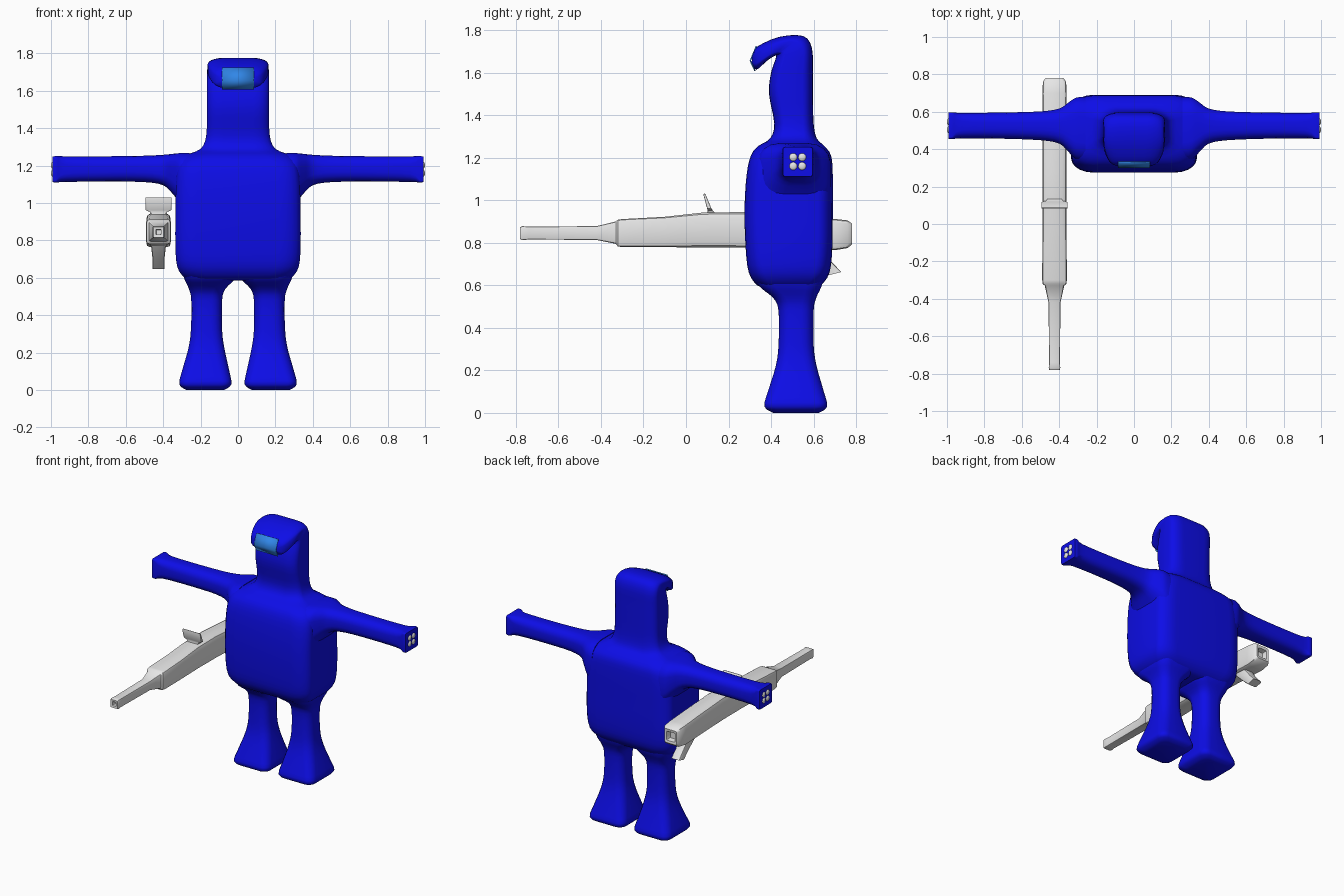
import bpy, bmesh, math
from mathutils import Vector


def material(name, rgb):
    m = bpy.data.materials.new(name)
    m.diffuse_color = (*rgb, 1)
    return m


BLUE = material("deep blue", (0.004, 0.004, 0.80))
SKY = material("visor blue", (0.03, 0.24, 0.80))
GREY = material("light grey", (0.80, 0.80, 0.80))


def finish(name, bm, mat, angle=50, mirror=False):
    bmesh.ops.recalc_face_normals(bm, faces=bm.faces)
    me = bpy.data.meshes.new(name)
    bm.to_mesh(me)
    bm.free()
    me.materials.append(mat)
    ob = bpy.data.objects.new(name, me)
    bpy.context.collection.objects.link(ob)
    if mirror:
        ob.modifiers.new("mirror", 'MIRROR')
    bpy.ops.object.select_all(action='DESELECT')
    ob.select_set(True)
    bpy.context.view_layer.objects.active = ob
    bpy.ops.object.shade_smooth_by_angle(angle=math.radians(angle))
    return ob


# A section is (centre, half-axis u, half-axis v, corner roundness)
def across_z(z, x0, x1, y0, y1, r):
    return (Vector(((x0 + x1) / 2, (y0 + y1) / 2, z)),
            Vector(((x1 - x0) / 2, 0, 0)), Vector((0, (y1 - y0) / 2, 0)), r)


def across_x(x, y0, y1, z0, z1, r):
    return (Vector((x, (y0 + y1) / 2, (z0 + z1) / 2)),
            Vector((0, (y1 - y0) / 2, 0)), Vector((0, 0, (z1 - z0) / 2)), r)


def profile(y0, z0, y1, z1, w, r, x=0):
    return (Vector((x, (y0 + y1) / 2, (z0 + z1) / 2)),
            Vector((w, 0, 0)), Vector((0, (y1 - y0) / 2, (z1 - z0) / 2)), r)


def smooth_sections(s, steps=3):
    out = []
    for i in range(len(s) - 1):
        a, b, c, d = s[max(i - 1, 0)], s[i], s[i + 1], s[min(i + 2, len(s) - 1)]
        for k in range(steps):
            t = k / steps
            out.append(tuple(
                0.5 * (2 * q + (e - p) * t + (2 * p - 5 * q + 4 * e - f) * t * t
                       + (3 * q - p - 3 * e + f) * t ** 3)
                for p, q, e, f in zip(a, b, c, d)))
    return out + [s[-1]]


def loft(name, sections, mat, corner=5, angle=50, mirror=False):
    bm = bmesh.new()
    rings = []
    for c, u, v, r in sections:
        ring = []
        for q, (sx, sy) in enumerate(((1, 1), (-1, 1), (-1, -1), (1, -1))):
            for k in range(corner):
                a = math.pi / 2 * (q + k / (corner - 1) * 0.98 + 0.01)
                ring.append(bm.verts.new(c + u * (sx * (1 - r) + r * math.cos(a))
                                         + v * (sy * (1 - r) + r * math.sin(a))))
        rings.append(ring)
    n = len(rings[0])
    for a, b in zip(rings, rings[1:]):
        for i in range(n):
            bm.faces.new((a[i], a[(i + 1) % n], b[(i + 1) % n], b[i]))
    bm.faces.new(rings[0])
    bm.faces.new(rings[-1])
    return finish(name, bm, mat, angle, mirror)


# Torso, neck and hooded head in one skin
body = [across_z(z, -w, w, y0, y1, r) for z, w, y0, y1, r in (
    (0.585, 0.24, 0.38, 0.60, 0.5), (0.60, 0.285, 0.335, 0.635, 0.45),
    (0.66, 0.325, 0.295, 0.675, 0.38), (0.78, 0.335, 0.28, 0.688, 0.35),
    (0.96, 0.334, 0.275, 0.69, 0.35), (1.12, 0.33, 0.285, 0.69, 0.36),
    (1.21, 0.315, 0.305, 0.682, 0.4), (1.255, 0.28, 0.34, 0.65, 0.5),
    (1.29, 0.20, 0.395, 0.615, 0.55), (1.36, 0.170, 0.415, 0.60, 0.55),
    (1.50, 0.166, 0.39, 0.597, 0.5), (1.60, 0.166, 0.40, 0.596, 0.5))]
body += [profile(*p) for p in (
    (0.424, 1.675, 0.592, 1.715, 0.165, 0.5), (0.405, 1.672, 0.55, 1.772, 0.16, 0.55),
    (0.375, 1.65, 0.44, 1.768, 0.16, 0.6), (0.33, 1.613, 0.335, 1.722, 0.13, 0.6),
    (0.308, 1.645, 0.312, 1.68, 0.09, 0.5))]
loft("hooded_body", smooth_sections(body), BLUE, corner=6)

# Legs flaring into feet
leg = [across_z(*s) for s in (
    (0.0, 0.075, 0.275, 0.41, 0.625, 0.4), (0.03, 0.036, 0.314, 0.368, 0.664, 0.35),
    (0.10, 0.046, 0.300, 0.385, 0.648, 0.45), (0.22, 0.072, 0.266, 0.422, 0.614, 0.6),
    (0.32, 0.085, 0.252, 0.435, 0.60, 0.7), (0.48, 0.085, 0.250, 0.435, 0.60, 0.7),
    (0.54, 0.068, 0.262, 0.41, 0.612, 0.6), (0.59, 0.02, 0.285, 0.35, 0.635, 0.5),
    (0.64, 0.0, 0.30, 0.32, 0.65, 0.5))]
loft("leg", smooth_sections(leg), BLUE, mirror=True)

# Arms with square cuffs
arm = [across_x(*s) for s in (
    (0.26, 0.33, 0.68, 0.95, 1.268, 0.6), (0.31, 0.345, 0.675, 1.00, 1.267, 0.6),
    (0.35, 0.385, 0.65, 1.05, 1.263, 0.65), (0.40, 0.43, 0.617, 1.095, 1.258, 0.7),
    (0.50, 0.448, 0.602, 1.112, 1.253, 0.75), (0.70, 0.456, 0.596, 1.115, 1.25, 0.75),
    (0.92, 0.458, 0.594, 1.113, 1.25, 0.65), (0.97, 0.454, 0.597, 1.11, 1.251, 0.2),
    (0.992, 0.456, 0.595, 1.112, 1.249, 0.15))]
loft("arm", smooth_sections(arm), BLUE, mirror=True)

# Four pale studs on each cuff
bm = bmesh.new()
for y in (0.504, 0.546):
    for z in (1.16, 1.202):
        made = bmesh.ops.create_uvsphere(bm, u_segments=12, v_segments=8, radius=0.019)
        for v in made["verts"]:
            v.co = Vector((0.991 + v.co.x * 0.45, y + v.co.y, z + v.co.z))
finish("cuff_studs", bm, GREY, mirror=True)

# Visor: a thin bent plate on the brim
bm = bmesh.new()
rows = [[bm.verts.new((x, y, z)) for x in (-0.085, 0.085)]
        for y, z in ((0.322, 1.606), (0.299, 1.655), (0.328, 1.725))]
for a, b in zip(rows, rows[1:]):
    bm.faces.new((a[0], a[1], b[1], b[0]))
visor = finish("visor", bm, SKY, 20)
visor.modifiers.new("thickness", 'SOLIDIFY').thickness = 0.006

# Long gun carried at the side; both ends turn inward to form bores
GX = -0.425
gun = [profile(y, z0, y, z1, w, r, GX) for y, z0, z1, w, r in (
    (-0.74, 0.833, 0.857, 0.012, 0.2), (-0.778, 0.831, 0.859, 0.014, 0.2),
    (-0.78, 0.817, 0.873, 0.028, 0.2), (-0.77, 0.812, 0.878, 0.031, 0.2),
    (-0.74, 0.815, 0.876, 0.029, 0.2), (-0.42, 0.813, 0.878, 0.032, 0.2),
    (-0.33, 0.795, 0.90, 0.052, 0.2), (-0.32, 0.782, 0.908, 0.063, 0.2),
    (-0.30, 0.78, 0.911, 0.066, 0.2), (-0.10, 0.779, 0.922, 0.065, 0.25),
    (0.08, 0.778, 0.942, 0.065, 0.35), (0.28, 0.777, 0.944, 0.065, 0.35),
    (0.55, 0.77, 0.925, 0.065, 0.3), (0.70, 0.765, 0.912, 0.065, 0.25),
    (0.76, 0.775, 0.905, 0.062, 0.25), (0.78, 0.792, 0.89, 0.048, 0.25),
    (0.777, 0.808, 0.872, 0.034, 0.25), (0.74, 0.812, 0.868, 0.030, 0.25))]
loft("gun_body", gun, GREY, corner=3, angle=35)

# Raked grip
grip = [profile(*p, GX) for p in (
    (0.52, 0.80, 0.63, 0.81, 0.045, 0.3), (0.555, 0.755, 0.645, 0.765, 0.038, 0.3),
    (0.62, 0.69, 0.685, 0.71, 0.031, 0.3), (0.67, 0.647, 0.73, 0.662, 0.033, 0.3))]
loft("gun_grip", grip, GREY, corner=3, angle=35)

# Leaning sight plate
sight = [profile(*p, GX) for p in (
    (0.095, 0.93, 0.145, 0.93, 0.035, 0.2), (0.102, 0.952, 0.126, 0.952, 0.045, 0.2),
    (0.099, 0.962, 0.119, 0.962, 0.069, 0.15), (0.082, 1.025, 0.092, 1.028, 0.070, 0.15),
    (0.084, 1.031, 0.088, 1.031, 0.066, 0.15))]
loft("gun_sight", sight, GREY, corner=3, angle=35)
